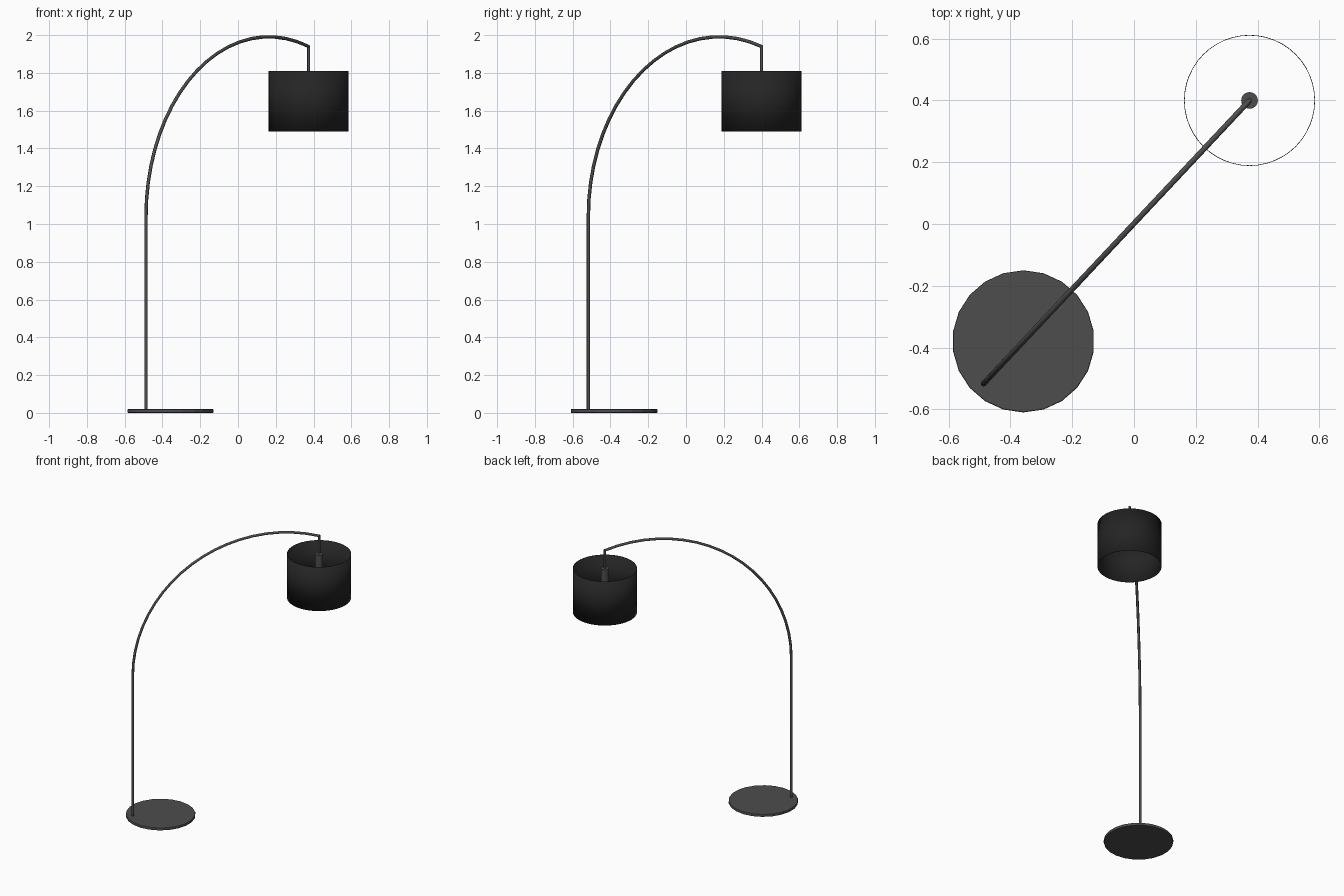
import bpy, math

if "Cube" in bpy.data.objects:
    bpy.data.objects.remove(bpy.data.objects["Cube"])

FOOT = (-0.487, -0.517)      # bottom of the pole
TIP = (0.374, 0.400)         # where the shade hangs
REACH = math.hypot(TIP[0] - FOOT[0], TIP[1] - FOOT[1])
R = 0.95                     # arc radius
SPRING = 1.041               # height where the arc starts
TUBE = 0.009


def material(name, value):
    m = bpy.data.materials.new(name)
    m.diffuse_color = (value, value, value, 1)
    m.use_nodes = True
    m.node_tree.nodes["Principled BSDF"].inputs["Base Color"].default_value = m.diffuse_color
    return m


metal = material("dark_metal", 0.075)
fabric = material("black_fabric", 0.018)


def at(s, z):
    """Point at distance s along the arm's vertical plane."""
    t = s / REACH
    return (FOOT[0] + (TIP[0] - FOOT[0]) * t, FOOT[1] + (TIP[1] - FOOT[1]) * t, z)


def tube(name, points, radius):
    cu = bpy.data.curves.new(name, 'CURVE')
    cu.dimensions = '3D'
    cu.bevel_depth = radius
    cu.bevel_resolution = 2
    cu.use_fill_caps = True
    sp = cu.splines.new('POLY')
    sp.points.add(len(points) - 1)
    for p, co in zip(sp.points, points):
        p.co = (*co, 1)
    ob = bpy.data.objects.new(name, cu)
    bpy.context.collection.objects.link(ob)
    cu.materials.append(metal)
    return ob


def cylinder(name, x, y, z0, z1, radius, sides, mat, fill='NGON'):
    bpy.ops.mesh.primitive_cylinder_add(vertices=sides, radius=radius, depth=z1 - z0,
                                        end_fill_type=fill, location=(x, y, (z0 + z1) / 2))
    ob = bpy.context.object
    ob.name = name
    ob.data.materials.append(mat)
    return ob


# Flat round base with a slightly softened rim
base = cylinder("base", -0.358, -0.380, 0, 0.02, 0.230, 22, metal)
bev = base.modifiers.new("rim", 'BEVEL')
bev.width = 0.004
bev.segments = 2

# Straight pole running into the circular arm
a_end = math.acos((R - REACH) / R)
steps = 20
arc = [at(R - R * math.cos(a_end * i / steps), SPRING + R * math.sin(a_end * i / steps))
       for i in range(steps + 1)]
tube("pole_and_arm", [at(0, 0.01)] + arc, TUBE)

# Hanging rod and lamp socket
tube("hanging_rod", [(*TIP, arc[-1][2] + 0.006), (*TIP, 1.79)], 0.008)
socket = cylinder("socket", *TIP, 1.72, 1.81, 0.027, 24, metal)
bpy.ops.object.shade_smooth_by_angle()

# Open drum shade
shade = cylinder("shade", *TIP, 1.49, 1.81, 0.212, 48, fabric, 'NOTHING')
bpy.ops.object.shade_smooth_by_angle()
sol = shade.modifiers.new("thickness", 'SOLIDIFY')
sol.thickness = 0.002
